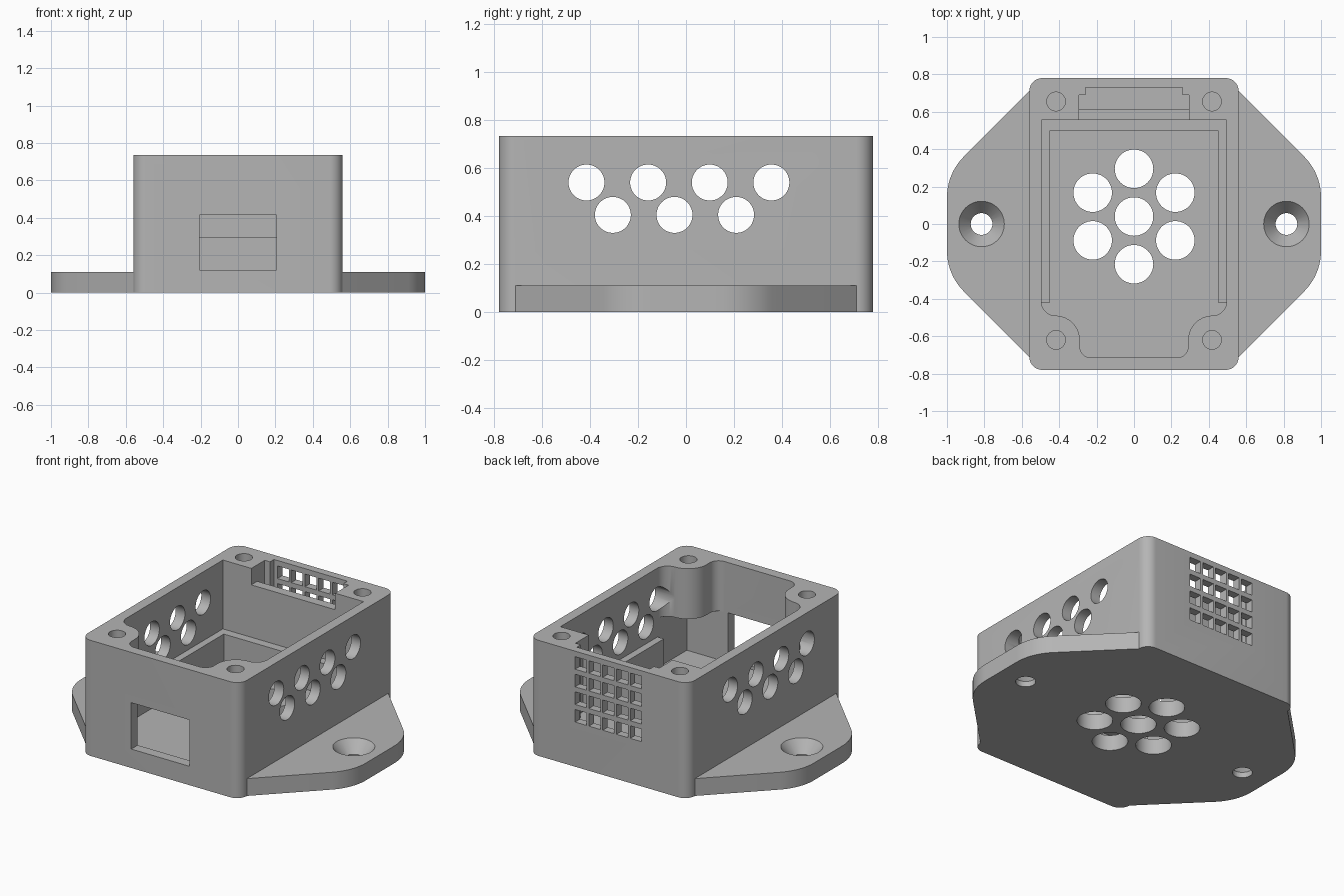
import bpy, bmesh
from math import pi, sin, cos, radians
from mathutils import Matrix

cube = bpy.data.objects.get("Cube")
if cube:
    bpy.data.objects.remove(cube, do_unlink=True)

grey = bpy.data.materials.new("plain grey")
grey.use_nodes = True
grey.diffuse_color = (0.46, 0.46, 0.46, 1)
grey.node_tree.nodes["Principled BSDF"].inputs["Base Color"].default_value = (0.46, 0.46, 0.46, 1)


def to_object(bm, name):
    bmesh.ops.recalc_face_normals(bm, faces=bm.faces)
    mesh = bpy.data.meshes.new(name)
    bm.to_mesh(mesh)
    bm.free()
    mesh.materials.append(grey)
    obj = bpy.data.objects.new(name, mesh)
    bpy.context.collection.objects.link(obj)
    return obj


def prism(name, points, z0, z1):
    bm = bmesh.new()
    face = bm.faces.new([bm.verts.new((x, y, z0)) for x, y in points])
    ext = bmesh.ops.extrude_face_region(bm, geom=[face])
    verts = [g for g in ext["geom"] if isinstance(g, bmesh.types.BMVert)]
    bmesh.ops.translate(bm, verts=verts, vec=(0, 0, z1 - z0))
    return to_object(bm, name)


def block(name, x0, x1, y0, y1, z0, z1):
    return prism(name, [(x0, y0), (x1, y0), (x1, y1), (x0, y1)], z0, z1)


def cone(name, centre, r0, r1, depth, turn=Matrix()):
    bm = bmesh.new()
    bmesh.ops.create_cone(bm, cap_ends=True, segments=48, radius1=r0, radius2=r1,
                          depth=depth, matrix=Matrix.Translation(centre) @ turn)
    return to_object(bm, name)


def arc(cx, cy, r, a0, a1, n=10):
    return [(cx + r * cos(radians(a0 + (a1 - a0) * i / n)),
             cy + r * sin(radians(a0 + (a1 - a0) * i / n))) for i in range(n + 1)]


def mirror_x(half):
    return half + [(-x, y) for x, y in reversed(half)]


# Outer shell and mounting flange
shell = mirror_x(arc(0.49, -0.71, 0.07, -90, 0) + arc(0.49, 0.71, 0.07, 0, 90))
body = prism("vented_enclosure", shell, 0, 0.735)
wing = [(0.56, -0.71)] + arc(0.693, -0.143, 0.307, -45, 0) + arc(0.693, 0.143, 0.307, 0, 45) + [(0.56, 0.71)]
flange = prism("mounting_flange", mirror_x(wing), 0, 0.11)

# Main cavity, narrowed by corner bosses at the front
upper = (arc(0.23, -0.655, 0.06, -90, 0) + arc(0.42, -0.62, 0.13, 180, 90, 14)
         + arc(0.42, -0.415, 0.075, -90, 0) + [(0.495, 0.555)])
cutters = [
    prism("upper_cavity", mirror_x(upper), 0.297, 0.9),
    block("lower_cavity", -0.45, 0.45, -0.5, 0.5, 0.1, 0.4),
    block("front_bay", -0.495, 0.495, -0.715, -0.42, 0.1, 0.415),
    block("front_window", -0.205, 0.205, -0.9, -0.6, 0.12, 0.415),
    # Slot behind the back grille
    block("filter_slot", -0.295, 0.295, 0.615, 0.69, 0.27, 0.9),
    block("grille_recess", -0.258, 0.258, 0.65, 0.73, 0.27, 0.9),
    block("slot_lip", -0.295, 0.295, 0.5, 0.65, 0.63, 0.9),
]

# Back grille openings
for col in range(5):
    for row in range(4):
        x, z = (col - 2) * 0.097, 0.66 - row * 0.112
        cutters.append(block("grille_hole", x - 0.04, x + 0.04, 0.71, 0.9, z - 0.04, z + 0.04))

# Side vents, through both walls
sideways = Matrix.Rotation(pi / 2, 4, "Y")
for i in range(7):
    y, z = (-0.415 + 0.257 * i, 0.54) if i < 4 else (-0.305 + 0.257 * (i - 4), 0.405)
    cutters.append(cone("side_vent", (0, y, z), 0.075, 0.075, 2, sideways))

# Floor vents: one in the middle, six around it
cutters.append(cone("floor_vent", (0, 0.04, 0.05), 0.103, 0.103, 0.3))
for i in range(6):
    a = pi / 2 + i * pi / 3
    cutters.append(cone("floor_vent", (0.255 * cos(a), 0.04 + 0.255 * sin(a), 0.05), 0.103, 0.103, 0.3))

# Lid screw holes and countersunk flange holes
for side in (-1, 1):
    for y in (-0.62, 0.655):
        cutters.append(cone("screw_hole", (side * 0.417, y, 0.65), 0.05, 0.05, 0.34))
    cutters.append(cone("flange_hole", (side * 0.815, 0, 0.05), 0.058, 0.058, 0.3))
    cutters.append(cone("countersink", (side * 0.815, 0, 0.075), 0.054, 0.13, 0.09))

# Combine everything into one solid
for tool, mode in [(flange, "UNION")] + [(c, "DIFFERENCE") for c in cutters]:
    tool.hide_render = True
    mod = body.modifiers.new(tool.name, "BOOLEAN")
    mod.operation = mode
    mod.solver = "EXACT"
    mod.object = tool
depsgraph = bpy.context.evaluated_depsgraph_get()
solid = bpy.data.meshes.new_from_object(body.evaluated_get(depsgraph))
body.modifiers.clear()
body.data = solid
for tool in [flange] + cutters:
    bpy.data.objects.remove(tool, do_unlink=True)

bpy.ops.object.select_all(action="DESELECT")
body.select_set(True)
bpy.context.view_layer.objects.active = body
bpy.ops.object.shade_smooth_by_angle(angle=radians(30))
